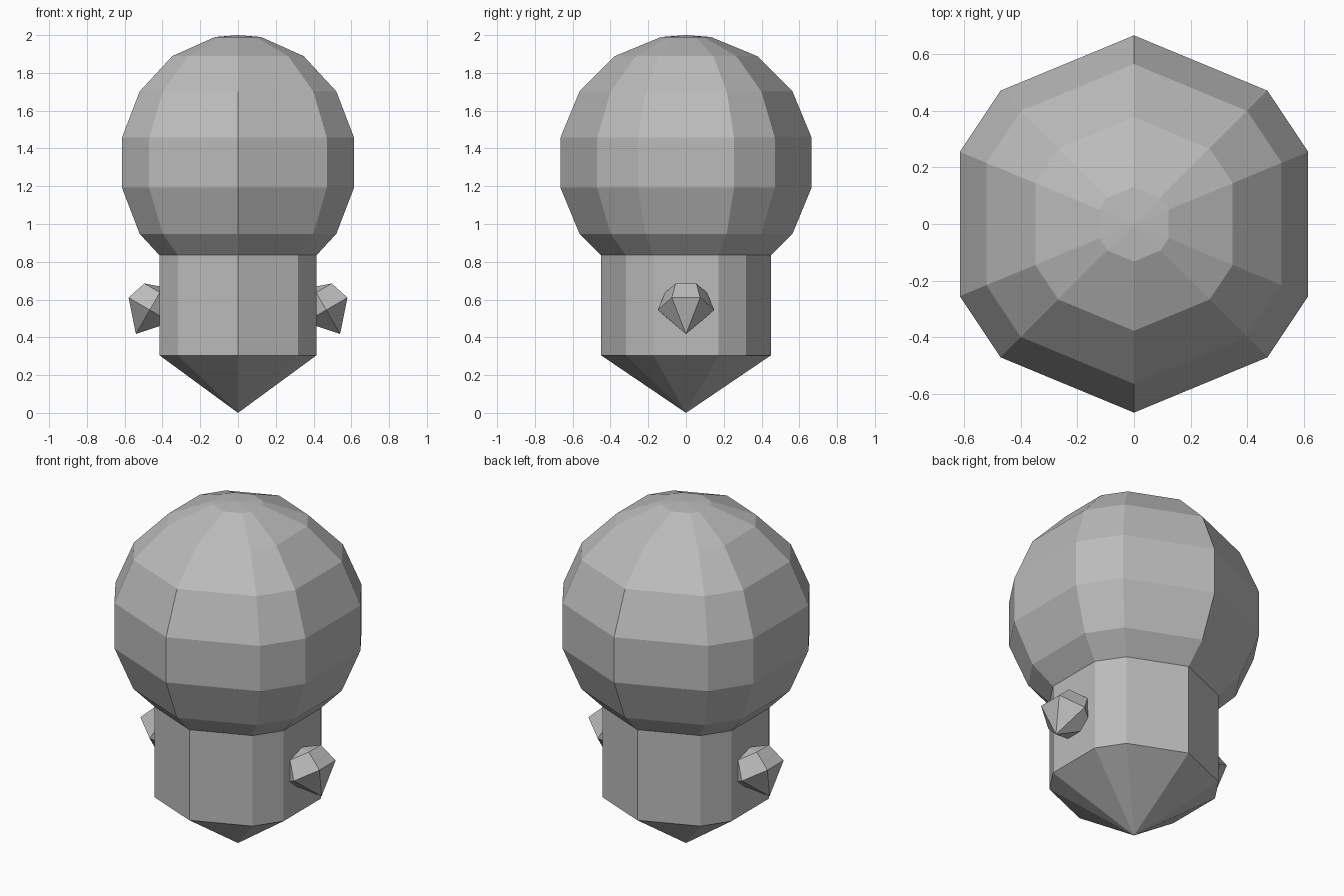
import bpy
import bmesh
from math import sin, cos, radians
from mathutils import Matrix

cube = bpy.data.objects.get("Cube")
if cube:
    bpy.data.objects.remove(cube, do_unlink=True)

# Single grey material
grey = bpy.data.materials.new("plain grey")
grey.use_nodes = True
colour = (0.5, 0.5, 0.5, 1)
grey.diffuse_color = colour
grey.node_tree.nodes["Principled BSDF"].inputs["Base Color"].default_value = colour


def loft(name, section, levels, matrix=Matrix()):
    """Stack scaled copies of a section; a scale of zero makes a point."""
    bm = bmesh.new()
    n = len(section)
    rings = []
    for scale, z in levels:
        points = section if scale else [(0, 0)]
        rings.append([bm.verts.new((x * scale, y * scale, z)) for x, y in points])
    for low, high in zip(rings, rings[1:]):
        for i in range(n):
            j = (i + 1) % n
            corners = [low[i % len(low)], low[j % len(low)],
                       high[j % len(high)], high[i % len(high)]]
            bm.faces.new(list(dict.fromkeys(corners)))
    for ring in (rings[0], rings[-1]):
        if len(ring) > 1:
            bm.faces.new(ring)
    bm.transform(matrix)
    bmesh.ops.recalc_face_normals(bm, faces=bm.faces)
    mesh = bpy.data.meshes.new(name)
    bm.to_mesh(mesh)
    bm.free()
    mesh.materials.append(grey)
    obj = bpy.data.objects.new(name, mesh)
    bpy.context.collection.objects.link(obj)
    return obj


# Ten-sided section: pointed front and back, flat sides, unit depth
decagon = [(cos(radians(a)), sin(radians(a))) for a in
           (22.5, 45, 90, 135, 157.5, 202.5, 225, 270, 315, 337.5)]

# Faceted ball for the head, sunk into the body
radius, centre = 0.678, 1.325
ball = [(radius * sin(radians(a)), centre - radius * cos(radians(a)))
        for a in (33.75, 56.25, 78.75, 101.25, 123.75, 146.25, 168.75)]
loft("head", decagon, ball + [(0, 2.0)])

# Prism body with a pointed base
loft("body", decagon, [(0, 0), (0.45, 0.305), (0.45, 0.88)])

# Tilted hexagonal gems on both sides
hexagon = [(cos(radians(a)), sin(radians(a))) for a in range(30, 390, 60)]
for name, side in (("left_gem", 1), ("right_gem", -1)):
    place = (Matrix.Scale(side, 4, (1, 0, 0))
             @ Matrix.Translation((0.467, 0, 0.545))
             @ Matrix.Rotation(radians(-30), 4, 'Y'))
    loft(name, hexagon, [(0, -0.147), (0.15, 0), (0.11, 0.107), (0, 0.14)], place)
